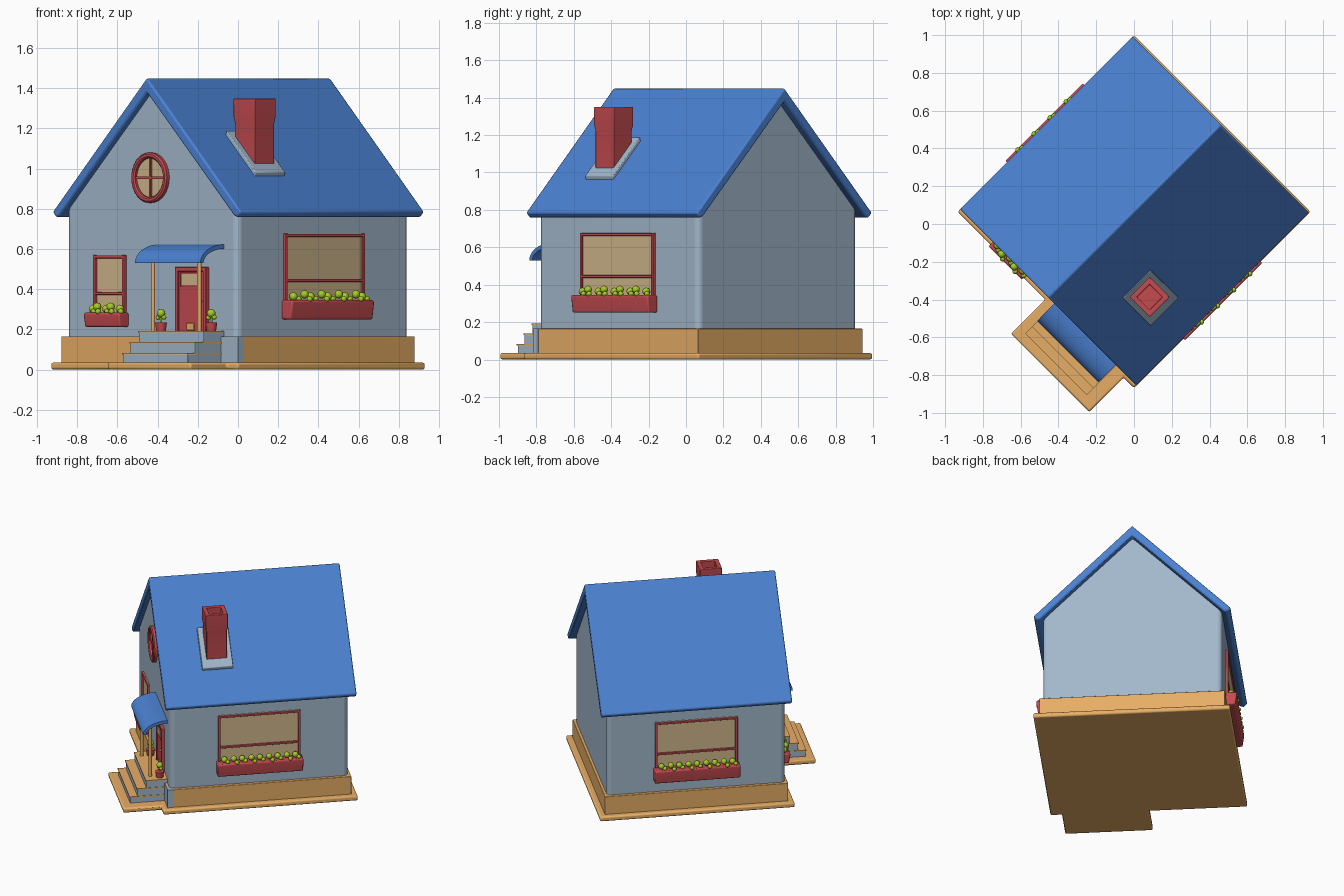
import bpy, bmesh, math
from mathutils import Matrix, Vector

if "Cube" in bpy.data.objects:
    bpy.data.objects.remove(bpy.data.objects["Cube"])

TURN = math.radians(-45)          # house is modelled square, then turned
I = Matrix.Identity(4)


def mat(name, rgb):
    m = bpy.data.materials.new(name)
    m.diffuse_color = (*rgb, 1)
    m.use_nodes = True
    m.node_tree.nodes["Principled BSDF"].inputs["Base Color"].default_value = m.diffuse_color
    return m


BLUE = mat("roof_blue", (0.07, 0.22, 0.64))
WALL = mat("wall_blue_grey", (0.36, 0.48, 0.60))
TAN = mat("tan", (0.80, 0.42, 0.13))
PANE = mat("pane", (0.62, 0.47, 0.26))
RED = mat("red", (0.55, 0.07, 0.08))
GREEN = mat("green", (0.38, 0.60, 0.02))


def finish(name, bm, material, bevel=0.0, segs=2, frame=I):
    bm.transform(frame)
    bmesh.ops.recalc_face_normals(bm, faces=bm.faces)
    me = bpy.data.meshes.new(name)
    bm.to_mesh(me)
    bm.free()
    ob = bpy.data.objects.new(name, me)
    bpy.context.collection.objects.link(ob)
    me.materials.append(material)
    ob.rotation_euler.z = TURN
    if bevel:
        b = ob.modifiers.new("bevel", 'BEVEL')
        b.width, b.segments = bevel, segs
    bpy.ops.object.select_all(action='DESELECT')
    ob.select_set(True)
    bpy.context.view_layer.objects.active = ob
    bpy.ops.object.shade_smooth_by_angle(angle=math.radians(40))
    return ob


def prism(name, pts, axis, a, b, material, bevel=0.0, segs=2, frame=I):
    """Extrude a profile from a to b along x (pts = y,z), y (x,z) or z (x,y)."""
    put = {'x': lambda p, t: (t, p[0], p[1]), 'y': lambda p, t: (p[0], t, p[1]),
           'z': lambda p, t: (p[0], p[1], t)}[axis]
    bm = bmesh.new()
    face = bm.faces.new([bm.verts.new(put(p, a)) for p in pts])
    ext = bmesh.ops.extrude_face_region(bm, geom=[face])
    move = Vector(put((0, 0), b - a))
    bmesh.ops.translate(bm, vec=move, verts=[v for v in ext['geom'] if isinstance(v, bmesh.types.BMVert)])
    return finish(name, bm, material, bevel, segs, frame)


def box(name, x, y, z, material, bevel=0.0, frame=I):
    pts = [(x[0], y[0]), (x[1], y[0]), (x[1], y[1]), (x[0], y[1])]
    return prism(name, pts, 'z', z[0], z[1], material, bevel, 2, frame)


def balls(name, spots, frame=I):
    bm = bmesh.new()
    for x, y, z, r in spots:
        bmesh.ops.create_icosphere(bm, subdivisions=2, radius=r, matrix=Matrix.Translation((x, y, z)))
    return finish(name, bm, GREEN, frame=frame)


def cone(name, x, y, z0, z1, r0, r1, material):
    bm = bmesh.new()
    bmesh.ops.create_cone(bm, cap_ends=True, segments=20, radius1=r0, radius2=r1, depth=z1 - z0,
                          matrix=Matrix.Translation((x, y, (z0 + z1) / 2)))
    return finish(name, bm, material)


# slab, with a tongue under the steps, and plinth
slab = [(-.706, -.614), (-.05, -.614), (-.05, -.872), (.537, -.872), (.537, -.614),
        (.614, -.614), (.614, .706), (-.706, .706)]
prism("ground_slab", slab, 'z', 0, .035, TAN, .01)
box("plinth", (-.668, .576), (-.576, .668), (.03, .165), TAN, .003)

# gabled walls
X0, X1, Y0, Y1, MID = -.646, .554, -.56, .65, -.048
pent = [(X0, .1), (X1, .1), (X1, .80), (MID, 1.40), (X0, .80)]
walls = prism("walls", pent, 'y', Y0, Y1, WALL, .03, 4)
walls.modifiers["bevel"].limit_method = 'WEIGHT'     # round the upright corners only
att = walls.data.attributes.new("bevel_weight_edge", 'FLOAT', 'EDGE')
for e in walls.data.edges:
    d = walls.data.vertices[e.vertices[0]].co - walls.data.vertices[e.vertices[1]].co
    att.data[e.index].value = 1.0 if abs(d.z) > .5 and abs(d.x) < .01 and abs(d.y) < .01 else 0.0

# roof
half = [(.663, .785), (.638, .757), (.615, .765)]
roof = [(MID, 1.452)] + [(MID + x, z) for x, z in half] + [(MID, 1.378)] + [(MID - x, z) for x, z in half[::-1]]
prism("roof", roof, 'y', -.597, .698, BLUE, .01)

# chimney with flared top and hollow flue, on a sloping flashing plate
CX, CY = .332, -.215
bm = bmesh.new()
rings = []
for r, z in [(.069, .95), (.069, 1.22), (.075, 1.26), (.075, 1.35), (.048, 1.35), (.048, 1.30)]:
    rings.append([bm.verts.new((CX + sx * r, CY + sy * r, z)) for sx, sy in ((-1, -1), (1, -1), (1, 1), (-1, 1))])
for lo, hi in zip(rings, rings[1:]):
    for i in range(4):
        bm.faces.new((lo[i], lo[(i + 1) % 4], hi[(i + 1) % 4], hi[i]))
bm.faces.new(rings[0])
bm.faces.new(rings[-1])
finish("chimney", bm, RED, .004)
zt = 1.452 + MID
prism("chimney_flashing", [(CX + a, zt - CX - a + b) for a, b in ((-.105, -.03), (.1, -.03), (.112, .022), (-.095, .022))],
      'y', CY - .105, CY + .105, WALL, .004)

# steps with tan treads
for i, (y, z) in enumerate([(-.813, .082), (-.763, .138), (-.703, .193)]):
    box(f"step_{i}", (.005, .46), (y, -.55), (.03, z - .006), WALL, .003)
    box(f"tread_{i}", (.002, .463), (y - .004, -.555), (z - .008, z), TAN)
box("step_cheek", (.45, .578), (-.579, -.54), (.03, .165), WALL)

# porch canopy (quarter barrel) and posts
arc = [i * math.pi / 16 for i in range(9)]
outer = [(-.555 - .17 * math.cos(t), .53 + .093 * math.sin(t)) for t in arc]
inner = [(-.555 - .148 * math.cos(t), .53 + .071 * math.sin(t)) for t in reversed(arc)]
prism("canopy", outer + inner, 'x', 0, .46, BLUE)
for i, s in enumerate((-1, 1)):
    cone(f"porch_post_{i}", .23 + s * .163, -.665, .19, .585, .011, .011, TAN)
    px = .24 + s * .177
    cone(f"pot_{i}", px, -.605, .192, .235, .024, .03, RED)
    cone(f"plant_stem_{i}", px, -.605, .23, .27, .005, .005, GREEN)
    balls(f"pot_plant_{i}", [(px, -.605, .28, .022), (px - .016, -.61, .258, .012), (px + .016, -.60, .26, .012)])

# door
box("door", (.135, .355), (-.574, -.55), (.19, .51), RED, .004)
for x in (.135, .333):
    box("door_jamb", (x, x + .022), (-.582, -.55), (.19, .51), RED, .003)
box("door_head", (.135, .355), (-.582, -.55), (.488, .51), RED, .003)
box("door_light_frame", (.175, .315), (-.58, -.56), (.41, .485), RED, .003)
box("door_light", (.187, .303), (-.583, -.56), (.42, .475), PANE)
box("door_flap", (.215, .268), (-.58, -.56), (.195, .232), TAN, .003)
balls("door_knob", [(.32, -.583, .34, .009)]).data.materials[0] = TAN


# sash window with flower box; frame matrix: x along wall, -y outward
def window(name, frame, c, w, z0, z1, bar, box_w, bz, depth, n, r):
    box(name + "_pane", (c - w, c + w), (-.004, .02), (z0, z1), PANE, 0, frame)
    t = .016
    for x in (c - w, c + w - t):
        box(name + "_side", (x, x + t), (-.016, .01), (z0, z1), RED, .003, frame)
    for z in (z0, bar - t / 2, z1 - t):
        box(name + "_rail", (c - w, c + w), (-.015, .01), (z, z + t * .9), RED, .003, frame)
    prof = [(.005, bz[0]), (-depth * .85, bz[0]), (-depth, bz[1] - .02), (-depth, bz[1]), (.005, bz[1])]
    prism(name + "_flower_box", prof, 'x', c - box_w, c + box_w, RED, .008, 2, frame)
    spots = []
    for i in range(n):
        x = c - w * .86 + 2 * w * .86 * i / (n - 1)
        y = -depth * (.45 + .25 * (i % 2))
        spots += [(x, y, bz[1] + r * (.9 + .5 * (i % 2)), r), (x + r, y - r * .7, bz[1] + r * .3, r * .7)]
    balls(name + "_plants", spots, frame)


front = Matrix.Translation((0, Y0, 0))
right = Matrix.Translation((X1, .045, 0)) @ Matrix.Rotation(math.pi / 2, 4, 'Z')
left = Matrix.Translation((X0, .045, 0)) @ Matrix.Rotation(-math.pi / 2, 4, 'Z')
window("front_window", front, -.336, .11, .26, .57, .38, .125, (.212, .283), .068, 5, .021)
for name, fr in (("right_window", right), ("left_window", left)):
    window(name, fr, 0, .28, .32, .677, .445, .29, (.25, .345), .072, 9, .021)

# round gable window
ZC, R = .955, .125
circle = lambda r: [(MID + r * math.cos(i * math.pi / 20), ZC + r * math.sin(i * math.pi / 20)) for i in range(40)]
prism("round_window_pane", circle(R - .01), 'y', -.565, -.55, PANE)
bm = bmesh.new()
sect = [(R, .01), (R, -.018), (R - .008, -.025), (R - .02, -.025), (R - .027, -.018), (R - .027, .01)]
loops = [[bm.verts.new((MID + r * math.cos(i * math.pi / 20), Y0 + y, ZC + r * math.sin(i * math.pi / 20)))
          for r, y in sect] for i in range(40)]
for i in range(40):
    a, b = loops[i], loops[(i + 1) % 40]
    for j in range(6):
        bm.faces.new((a[j], a[(j + 1) % 6], b[(j + 1) % 6], b[j]))
finish("round_window_frame", bm, RED)
box("round_window_bar_h", (MID - .11, MID + .11), (-.574, -.55), (ZC - .006, ZC + .006), RED)
box("round_window_bar_v", (MID - .006, MID + .006), (-.574, -.55), (ZC - .11, ZC + .11), RED)
